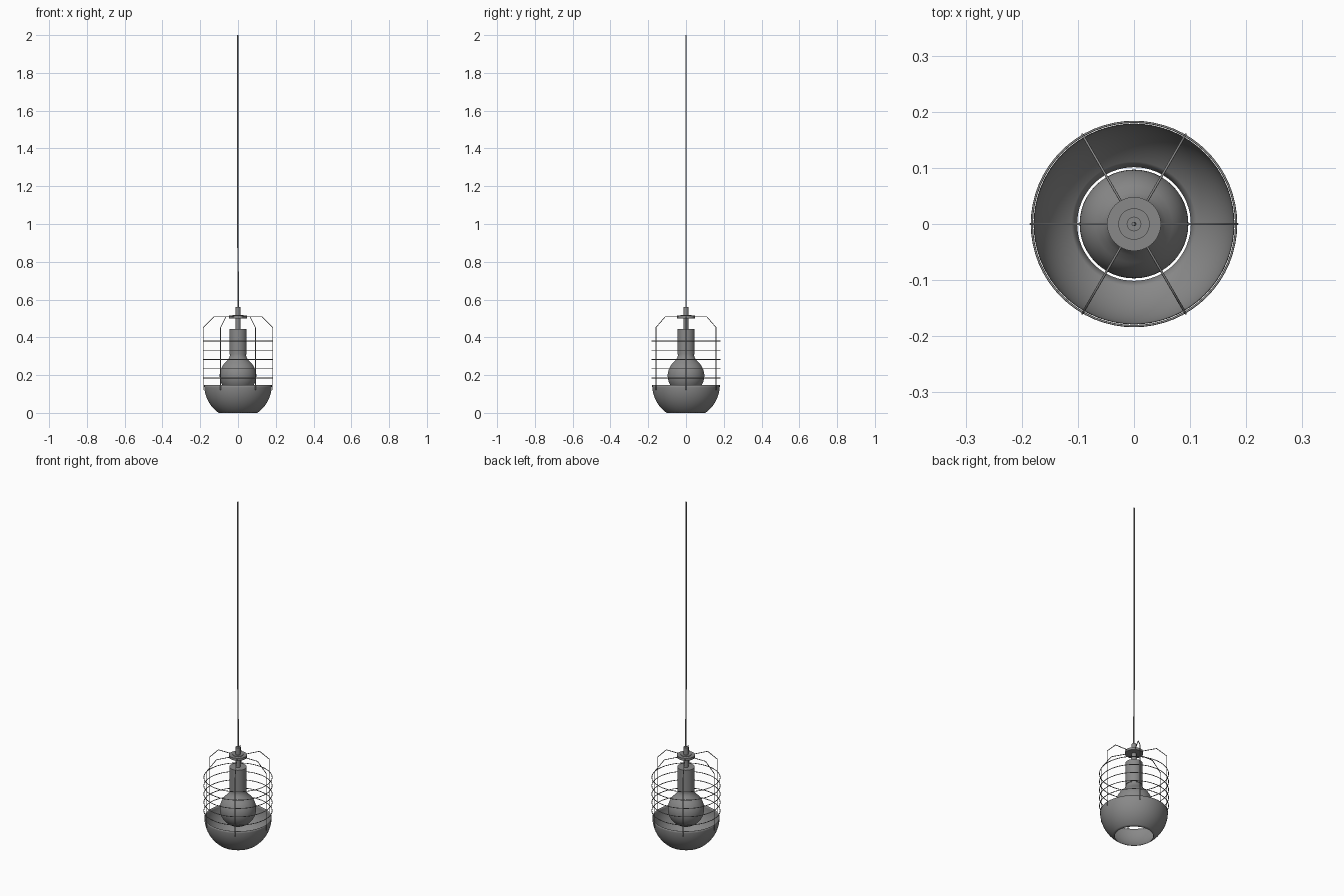
import bpy, bmesh
from math import pi, cos, sin, radians

if "Cube" in bpy.data.objects:
    bpy.data.objects.remove(bpy.data.objects["Cube"])

dark = bpy.data.materials.new("dark_grey")
dark.diffuse_color = (0.25, 0.25, 0.25, 1)
dark.use_nodes = True
dark.node_tree.nodes["Principled BSDF"].inputs["Base Color"].default_value = dark.diffuse_color


def lathe(name, profile, steps=48, angle=35, thickness=0):
    """Spin an (r, z) profile around the z axis."""
    bm = bmesh.new()
    verts = [bm.verts.new((r, 0, z)) for r, z in profile]
    edges = [bm.edges.new(p) for p in zip(verts, verts[1:])]
    bmesh.ops.spin(bm, geom=verts + edges, cent=(0, 0, 0), axis=(0, 0, 1),
                   angle=2 * pi, steps=steps)
    bmesh.ops.remove_doubles(bm, verts=bm.verts, dist=1e-5)
    bmesh.ops.recalc_face_normals(bm, faces=bm.faces)
    me = bpy.data.meshes.new(name)
    bm.to_mesh(me)
    bm.free()
    me.materials.append(dark)
    ob = bpy.data.objects.new(name, me)
    bpy.context.collection.objects.link(ob)
    if thickness:
        mod = ob.modifiers.new("shell", 'SOLIDIFY')
        mod.thickness = thickness
        mod.offset = -1
    bpy.ops.object.select_all(action='DESELECT')
    ob.select_set(True)
    bpy.context.view_layer.objects.active = ob
    bpy.ops.object.shade_smooth_by_angle(angle=radians(angle))
    return ob


def wire(name, points, radius, cyclic=False):
    """Round wire along a list of points."""
    cu = bpy.data.curves.new(name, 'CURVE')
    cu.dimensions = '3D'
    cu.bevel_depth = radius
    cu.bevel_resolution = 2
    cu.use_fill_caps = True
    cu.materials.append(dark)
    sp = cu.splines.new('POLY')
    sp.points.add(len(points) - 1)
    for p, co in zip(sp.points, points):
        p.co = (*co, 1)
    sp.use_cyclic_u = cyclic
    ob = bpy.data.objects.new(name, cu)
    bpy.context.collection.objects.link(ob)
    return ob


# open bowl shade: lower part of a sphere with a round hole at the bottom
R, C = 0.179, 0.147
a0, a1 = radians(34.8), radians(90)
arc = [a0 + (a1 - a0) * i / 14 for i in range(15)]
lathe("bowl_shade", [(R * sin(a), C - R * cos(a)) for a in arc], 64, thickness=0.0015)

# globe bulb with flared neck
b = [radians(135) * i / 20 for i in range(21)]
globe = [(0.097 * sin(a), 0.197 - 0.097 * cos(a)) for a in b]
lathe("bulb", globe + [(0.056, 0.278), (0.047, 0.292), (0.043, 0.302), (0.042, 0.315)])

# socket, stem and top disc
lathe("socket", [(0, 0.308), (0.046, 0.308), (0.046, 0.444), (0, 0.444)])
lathe("stem", [(0, 0.44), (0.013, 0.44), (0.013, 0.56), (0, 0.56)], 24)
lathe("cage_disc", [(0, 0.501), (0.048, 0.501), (0.048, 0.515), (0.028, 0.515),
                    (0.028, 0.518), (0, 0.518)])

# six cage wires bent over the top
for i in range(6):
    c, s = cos(i * pi / 3), sin(i * pi / 3)
    path = [(0.04, 0.509), (0.127, 0.509), (0.184, 0.452), (0.184, 0.12)]
    wire(f"cage_wire_{i + 1}", [(r * c, r * s, z) for r, z in path], 0.0021)

# five cage hoops
for i in range(5):
    z = 0.185 + i * 0.049
    wire(f"cage_hoop_{i + 1}",
         [(0.182 * cos(k * pi / 32), 0.182 * sin(k * pi / 32), z) for k in range(64)],
         0.002, True)

# hanging cord with a slight bend near the stem
wire("cord", [(0.001, 0, 0.55), (0.001, 0, 0.7), (-0.001, 0, 0.92), (-0.001, 0, 2.0)], 0.0034)
